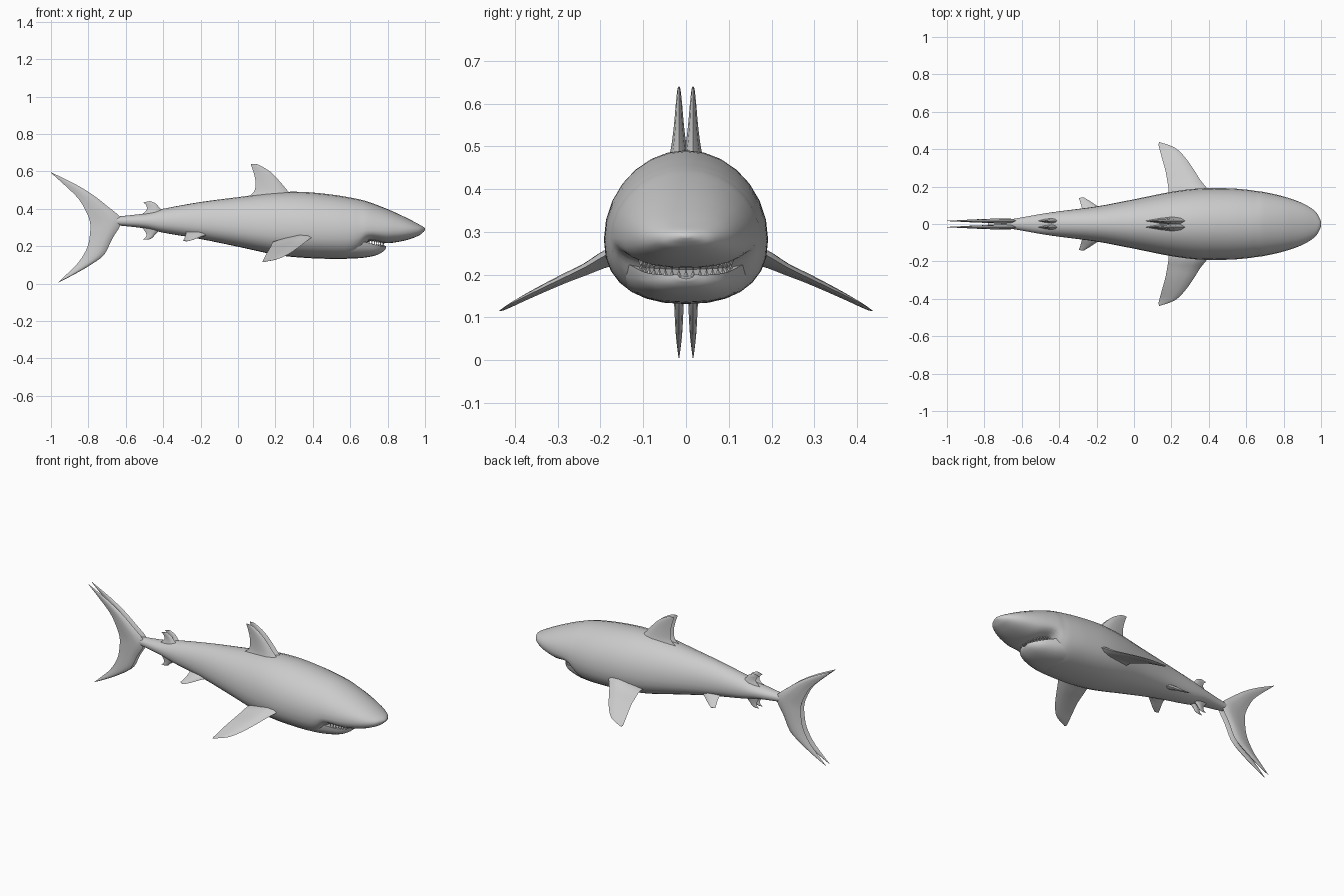
import bpy, bmesh, math
from mathutils import Vector

grey = bpy.data.materials.new("shark grey")
grey.diffuse_color = (0.6, 0.6, 0.6, 1)


def resample(rows, steps):
    """Smooth curve through rows of equal-length tuples."""
    out = []
    for i in range(len(rows) - 1):
        p0, p1 = rows[max(i - 1, 0)], rows[i]
        p2, p3 = rows[i + 1], rows[min(i + 2, len(rows) - 1)]
        for s in range(steps):
            t = s / steps
            out.append([0.5 * (2 * b + (c - a) * t + (2 * a - 5 * b + 4 * c - d) * t * t
                               + (3 * b - a - 3 * c + d) * t ** 3)
                        for a, b, c, d in zip(p0, p1, p2, p3)])
    out.append(list(rows[-1]))
    return out


def finish(name, bm, mirror=False, angle=50):
    bmesh.ops.recalc_face_normals(bm, faces=bm.faces)
    me = bpy.data.meshes.new(name)
    bm.to_mesh(me)
    bm.free()
    ob = bpy.data.objects.new(name, me)
    bpy.context.collection.objects.link(ob)
    me.materials.append(grey)
    if mirror:
        mod = ob.modifiers.new("mirror", 'MIRROR')
        mod.use_axis = (False, True, False)
    bpy.ops.object.select_all(action='DESELECT')
    ob.select_set(True)
    bpy.context.view_layer.objects.active = ob
    bpy.ops.object.shade_smooth_by_angle(angle=math.radians(angle))
    return ob


def loft(name, rings, mirror=False, angle=50):
    bm = bmesh.new()
    vs = [[bm.verts.new(p) for p in r] for r in rings]
    n = len(vs[0])
    for a, b in zip(vs, vs[1:]):
        for i in range(n):
            j = (i + 1) % n
            bm.faces.new((a[i], a[j], b[j], b[i]))
    bm.faces.new(vs[0])
    bm.faces.new(vs[-1])
    return finish(name, bm, mirror, angle)


def power(v, e):
    return math.copysign(abs(v) ** e, v)


def section(x, top, bottom, half, mid, n=28):
    """Body cross-section: round back, squarer belly."""
    ring = []
    for i in range(n):
        a = 2 * math.pi * i / n
        c, s = math.cos(a), math.sin(a)
        e = 1.0 if s >= 0 else 0.85
        ring.append((x, half * power(c, e),
                     mid + power(s, e) * (top - mid if s >= 0 else mid - bottom)))
    return ring


# Body: x, top, bottom, half width, height of widest line
body = [(-0.78, 0.345, 0.325, 0.008, 0.335), (-0.63, 0.36, 0.31, 0.03, 0.335),
        (-0.5, 0.375, 0.295, 0.053, 0.335), (-0.4, 0.4, 0.272, 0.068, 0.33),
        (-0.2, 0.436, 0.238, 0.094, 0.32), (0, 0.462, 0.197, 0.132, 0.305),
        (0.2, 0.487, 0.154, 0.172, 0.29), (0.35, 0.49, 0.138, 0.19, 0.285),
        (0.5, 0.476, 0.132, 0.191, 0.28), (0.6, 0.46, 0.135, 0.184, 0.28),
        (0.65, 0.45, 0.165, 0.177, 0.28), (0.7, 0.436, 0.226, 0.17, 0.285),
        (0.8, 0.398, 0.216, 0.147, 0.285), (0.9, 0.352, 0.232, 0.112, 0.285),
        (0.965, 0.318, 0.256, 0.071, 0.286), (0.99, 0.304, 0.274, 0.036, 0.288),
        (1.0, 0.294, 0.286, 0.01, 0.29)]
loft("body", [section(*r) for r in resample(body, 4)])

# Lower jaw: x, top, bottom, half width
jaw = [(0.45, 0.23, 0.136, 0.16), (0.6, 0.23, 0.134, 0.155), (0.68, 0.222, 0.139, 0.13),
       (0.74, 0.206, 0.152, 0.098), (0.775, 0.2, 0.17, 0.06), (0.79, 0.2, 0.187, 0.02)]
rings = []
for x, top, bot, half in resample(jaw, 3):
    ring = [(x, half * 0.75, top - 0.006), (x, 0, top - 0.01), (x, -half * 0.75, top - 0.006)]
    for i in range(13):
        a = math.pi * i / 12
        ring.append((x, -half * power(math.cos(a), 0.8),
                     top - (top - bot) * power(math.sin(a), 0.8)))
    rings.append(ring)
loft("lower_jaw", rings)

# Teeth: two curved rows of small cones
for name, z0, lift, tip in (("upper_teeth", 0.228, 0.008, -0.02), ("lower_teeth", 0.196, 0.016, 0.016)):
    bm = bmesh.new()
    for i in range(19):
        a = math.radians(-80 + 160 * i / 18)
        k = 1 - math.cos(a)
        base = Vector((0.685 + 0.095 * math.cos(a), 0.107 * math.sin(a), z0 + lift * k))
        ring = [bm.verts.new(base + Vector((0.006 * math.cos(t), 0.006 * math.sin(t), 0)))
                for t in (0, math.pi / 2, math.pi, 1.5 * math.pi)]
        point = bm.verts.new(base + Vector((0, 0, tip)))
        bm.faces.new(ring)
        for j in range(4):
            bm.faces.new((ring[j], ring[(j + 1) % 4], point))
    finish(name, bm, angle=20)


def fin(name, stations, normal, steps=3):
    """Thin blade: stations of leading point, trailing point, thickness; mirrored."""
    prof = ((0, 0), (0.12, 0.7), (0.35, 1), (0.68, 0.6), (1, 0), (0.68, -0.6), (0.35, -1), (0.12, -0.7))
    n = Vector(normal).normalized()
    rings = []
    for r in resample([(*a, *b, t) for a, b, t in stations], steps):
        lead, trail = Vector(r[:3]), Vector(r[3:6])
        rings.append([lead.lerp(trail, u) + n * (w * r[6] / 2) for u, w in prof])
    loft(name, rings, mirror=True, angle=60)


def upright(name, rows, y=0.0165):
    """Vertical fin pair: rows of lead x, z, trail x, z, thickness."""
    fin(name, [((a, y, b), (c, y, d), t) for a, b, c, d, t in rows], (0, 1, 0))


# Tail fin, upper tip to lower tip
upright("tail_fin", [(-1, 0.595, -0.998, 0.59, 0.002), (-0.88, 0.537, -0.92, 0.52, 0.012),
                     (-0.78, 0.477, -0.85, 0.45, 0.02), (-0.7, 0.415, -0.805, 0.37, 0.026),
                     (-0.63, 0.355, -0.79, 0.32, 0.028), (-0.63, 0.31, -0.79, 0.28, 0.028),
                     (-0.672, 0.24, -0.8, 0.21, 0.026), (-0.715, 0.155, -0.825, 0.155, 0.024),
                     (-0.78, 0.105, -0.86, 0.105, 0.02), (-0.87, 0.052, -0.905, 0.06, 0.014),
                     (-0.962, 0.005, -0.96, 0.008, 0.002)])
# Main and rear back fins
upright("dorsal_fin", [(0.3, 0.465, 0.04, 0.455, 0.055), (0.265, 0.497, 0.085, 0.49, 0.038),
                       (0.22, 0.55, 0.094, 0.54, 0.024), (0.17, 0.6, 0.083, 0.595, 0.015),
                       (0.11, 0.635, 0.07, 0.632, 0.007), (0.08, 0.64, 0.068, 0.64, 0.002)])
upright("rear_dorsal_fin", [(-0.4, 0.385, -0.52, 0.365, 0.03), (-0.42, 0.405, -0.488, 0.395, 0.02),
                            (-0.44, 0.428, -0.492, 0.42, 0.012), (-0.47, 0.441, -0.508, 0.434, 0.003)])
# Rear belly fin
upright("anal_fin", [(-0.41, 0.29, -0.52, 0.31, 0.03), (-0.44, 0.266, -0.492, 0.27, 0.02),
                     (-0.457, 0.245, -0.492, 0.25, 0.012), (-0.475, 0.236, -0.508, 0.236, 0.003)])
# Side fins
fin("pectoral_fin", [((0.43, 0.13, 0.268), (0.18, 0.12, 0.22), 0.05),
                     ((0.395, 0.185, 0.247), (0.185, 0.18, 0.222), 0.04),
                     ((0.355, 0.235, 0.218), (0.178, 0.23, 0.205), 0.028),
                     ((0.32, 0.29, 0.191), (0.167, 0.29, 0.184), 0.022),
                     ((0.27, 0.36, 0.157), (0.15, 0.35, 0.156), 0.016),
                     ((0.215, 0.41, 0.132), (0.138, 0.395, 0.131), 0.01),
                     ((0.135, 0.438, 0.115), (0.13, 0.425, 0.117), 0.002)], (0.05, 0.45, 0.9))
fin("pelvic_fin", [((-0.13, 0.05, 0.265), (-0.29, 0.045, 0.285), 0.035),
                   ((-0.18, 0.085, 0.257), (-0.278, 0.075, 0.27), 0.024),
                   ((-0.235, 0.122, 0.236), (-0.286, 0.112, 0.244), 0.012),
                   ((-0.27, 0.143, 0.226), (-0.295, 0.138, 0.23), 0.003)], (0, 0.5, 0.85))
